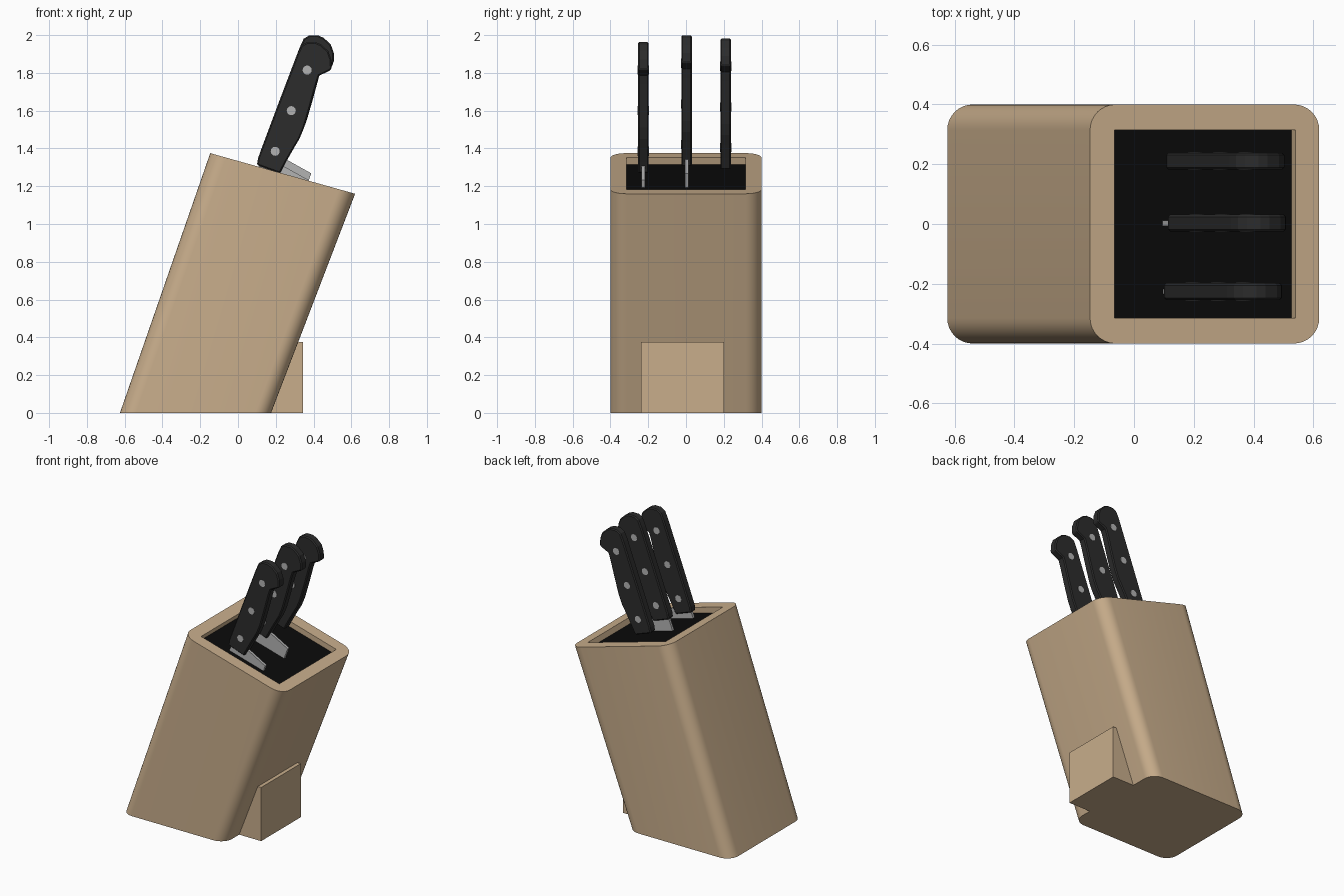
import bpy, bmesh, math

if "Cube" in bpy.data.objects:
    bpy.data.objects.remove(bpy.data.objects["Cube"])

def material(name, rgb):
    m = bpy.data.materials.new(name)
    m.diffuse_color = (*rgb, 1)
    m.use_nodes = True
    m.node_tree.nodes["Principled BSDF"].inputs["Base Color"].default_value = m.diffuse_color
    return m

WOOD = material("wood", (0.58, 0.42, 0.26))
BLACK = material("black", (0.003, 0.003, 0.003))
HANDLE = material("handle_black", (0.025, 0.025, 0.025))
STEEL = material("steel", (0.45, 0.45, 0.45))

def finish(name, bm, mat, smooth=False):
    bmesh.ops.remove_doubles(bm, verts=bm.verts, dist=1e-5)
    bmesh.ops.recalc_face_normals(bm, faces=bm.faces)
    me = bpy.data.meshes.new(name)
    bm.to_mesh(me)
    bm.free()
    me.materials.append(mat)
    ob = bpy.data.objects.new(name, me)
    bpy.context.collection.objects.link(ob)
    if smooth:
        bpy.context.view_layer.objects.active = ob
        ob.select_set(True)
        bpy.ops.object.shade_smooth_by_angle(angle=math.radians(30))
        ob.select_set(False)
    return ob

def loft(name, rings, mat, smooth=False):
    """Skin matching rings of points and cap both ends."""
    bm = bmesh.new()
    loops = [[bm.verts.new(p) for p in r] for r in rings]
    n = len(loops[0])
    for a, b in zip(loops, loops[1:]):
        for i in range(n):
            j = (i + 1) % n
            bm.faces.new((a[i], a[j], b[j], b[i]))
    bm.faces.new(loops[0])
    bm.faces.new(loops[-1])
    return finish(name, bm, mat, smooth)

def prism(name, profile, y0, y1, mat):
    return loft(name, [[(x, y, z) for x, z in profile] for y in (y0, y1)], mat)

def rim_z(x):
    return 1.375 - 0.2803 * (x + 0.147)

def ring(x0, x1, hy, r, top=True, depth=0.0, steps=8):
    """Rounded rectangle on the slanted top plane (or the ground), sunk along the lean."""
    pts = []
    for k, (sx, sy) in enumerate(((1, 1), (-1, 1), (-1, -1), (1, -1))):
        cx = x1 - r if sx > 0 else x0 + r
        for i in range(steps + 1 if r else 1):
            a = math.pi / 2 * (k + i / steps)
            x, y = cx + r * math.cos(a), sy * (hy - r) + r * math.sin(a)
            pts.append((x - 0.36 * depth, y, rim_z(x) - depth if top else 0))
    return pts

# leaning block with a recessed rectangular opening
def opening(d):
    return [p for p in ring(-0.065, 0.54, 0.315, 0, depth=d) for _ in range(9)]

def block():
    bm = bmesh.new()
    rings = [ring(-0.625, 0.175, 0.4, 0.085, top=False),
             ring(-0.147, 0.62, 0.4, 0.085)]
    loops = [[bm.verts.new(p) for p in r] for r in rings]
    inner = [[bm.verts.new(p) for p in ring(-0.065, 0.54, 0.315, 0, depth=d)] for d in (0, 0.3)]
    n = len(loops[0])
    for i in range(n):
        j = (i + 1) % n
        bm.faces.new((loops[0][i], loops[0][j], loops[1][j], loops[1][i]))
        # rim: fan each corner arc to its inner corner, quads between corners
        a, b = inner[0][i // 9], inner[0][j // 9]
        bm.faces.new((loops[1][i], loops[1][j], b) if a is b else (loops[1][i], loops[1][j], b, a))
    for i in range(4):
        j = (i + 1) % 4
        bm.faces.new((inner[0][i], inner[0][j], inner[1][j], inner[1][i]))
    bm.faces.new(inner[1])
    bm.faces.new(loops[0])
    finish("block", bm, WOOD, True)

block()

# black insert filling the opening just below the rim
loft("slot_insert", [ring(-0.065, 0.54, 0.315, 0, depth=d) for d in (0.036, 0.29)], BLACK)

# rear support foot
prism("support_foot", [(0.345, 0), (0.345, 0.375), (0.29, 0.375), (0.15, 0)], -0.237, 0.202, WOOD)

# knives
HANDLE_PROFILE = [(0.10, 1.312), (0.106, 1.349), (0.20, 1.60), (0.312, 1.895), (0.335, 1.945),
                  (0.365, 1.963), (0.41, 1.963), (0.44, 1.95), (0.478, 1.915), (0.494, 1.87),
                  (0.496, 1.82), (0.485, 1.812), (0.43, 1.785), (0.415, 1.74), (0.385, 1.63), (0.35, 1.51),
                  (0.325, 1.45), (0.295, 1.40), (0.255, 1.33), (0.222, 1.268)]
BLADE_PROFILE = [(0.122, 1.33), (0.235, 1.31), (0.375, 1.232), (0.345, 1.15), (0.05, 1.15)]

def knife(tag, y, slide, bladed):
    def shift(pts):
        return [(x + 0.36 * slide, z + slide) for x, z in pts]
    h = prism("handle_" + tag, shift(HANDLE_PROFILE), y - 0.028, y + 0.028, HANDLE)
    bev = h.modifiers.new("soft_edges", 'BEVEL')
    bev.width, bev.segments, bev.limit_method = 0.007, 1, 'ANGLE'
    bev.angle_limit = math.radians(50)
    if bladed:
        prism("blade_" + tag, shift(BLADE_PROFILE), y - 0.009, y + 0.009, STEEL)
    for k, (cx, cz) in enumerate(shift([(0.197, 1.385), (0.282, 1.60), (0.366, 1.815)])):
        circle = [(cx + 0.024 * math.cos(t * math.pi / 8), cz + 0.024 * math.sin(t * math.pi / 8))
                  for t in range(16)]
        prism(f"rivet_{tag}_{k + 1}", circle, y - 0.030, y + 0.030, STEEL)

knife("front", -0.226, 0.0, True)
knife("middle", 0.003, 0.036, True)
knife("back", 0.210, 0.02, False)
